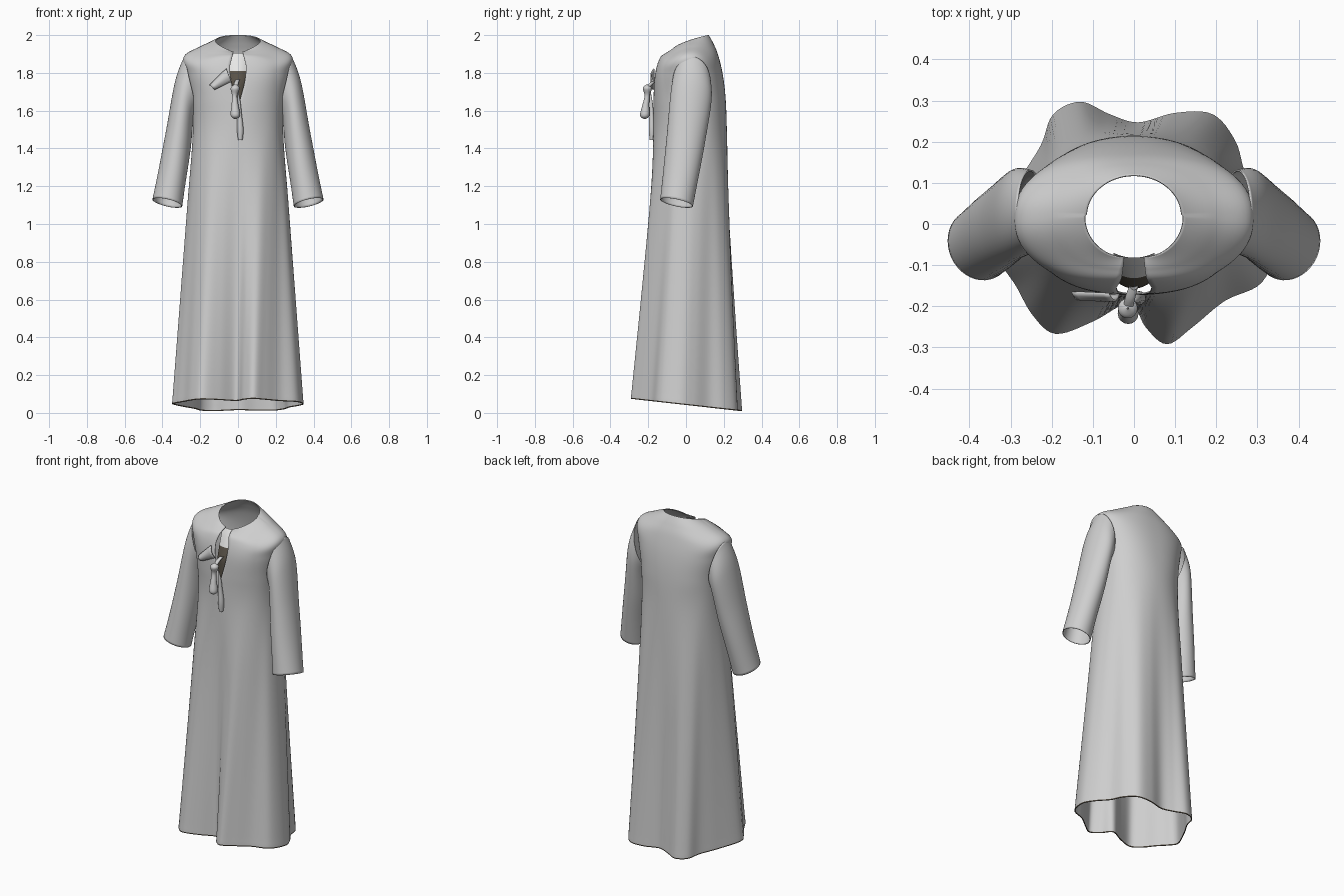
import bpy, bmesh, math
from mathutils import Vector as V

if "Cube" in bpy.data.objects:
    bpy.data.objects.remove(bpy.data.objects["Cube"])

def material(name, rgb):
    m = bpy.data.materials.new(name)
    m.diffuse_color = (*rgb, 1)
    m.use_nodes = True
    m.node_tree.nodes["Principled BSDF"].inputs["Base Color"].default_value = m.diffuse_color
    return m

CLOTH = material("pale grey cloth", (0.62, 0.62, 0.62))
DARK = material("dark brown lining", (0.10, 0.085, 0.065))
LIGHT = material("white lining", (0.88, 0.88, 0.87))

def catmull(a, b, c, d, t):
    return 0.5 * (2 * b + (c - a) * t + (2 * a - 5 * b + 4 * c - d) * t * t + (3 * b - a - 3 * c + d) * t ** 3)

def along(pts, s):
    """Open smooth interpolation of vectors, s in 0..len-1."""
    i = min(int(s), len(pts) - 2)
    g = lambda k: pts[max(0, min(len(pts) - 1, k))]
    return catmull(g(i - 1), g(i), g(i + 1), g(i + 2), s - i)

def grid_object(name, rows, mats, rule=None, thick=0.0):
    bm = bmesh.new()
    vs = [[bm.verts.new(p) for p in r] for r in rows]
    for j in range(len(vs) - 1):
        for i in range(len(vs[j]) - 1):
            f = bm.faces.new((vs[j][i], vs[j][i + 1], vs[j + 1][i + 1], vs[j + 1][i]))
            f.material_index = rule(j, i) if rule else 0
    bmesh.ops.remove_doubles(bm, verts=bm.verts, dist=0.0004)
    me = bpy.data.meshes.new(name)
    bm.to_mesh(me)
    bm.free()
    for m in mats:
        me.materials.append(m)
    ob = bpy.data.objects.new(name, me)
    bpy.context.collection.objects.link(ob)
    me.shade_smooth()
    if thick:
        s = ob.modifiers.new("thickness", 'SOLIDIFY')
        s.thickness = thick
        s.offset = 0
    return ob

# Wavy hem outline, counter-clockwise from the front fold
HEM = [(-.01, -.19), (.03, -.25), (.08, -.29), (.14, -.25), (.22, -.185), (.31, -.14),
       (.345, -.04), (.32, .04), (.27, .12), (.245, .2), (.19, .265), (.10, .268),
       (.01, .245), (-.06, .265), (-.13, .295), (-.195, .265), (-.225, .19), (-.28, .1),
       (-.345, -.03), (-.325, -.09), (-.285, -.15), (-.245, -.22), (-.19, -.265), (-.1, -.235)]

def hem(u):
    k = int(u * 24) % 24
    p = catmull(*[V(HEM[(k + d) % 24]) for d in (-1, 0, 1, 2)], u * 24 - int(u * 24))
    return V((p.x, p.y, 0.042 - 0.112 * p.y))

def ring(u, a, yf, yb, n):
    th = u * 2 * math.pi
    s, c = math.sin(th), -math.cos(th)
    pw = lambda v: math.copysign(abs(v) ** (2 / n), v)
    return V((a * pw(s), (yf + yb) / 2 + (yb - yf) / 2 * pw(c), 0))

def column(u):
    """Vertical run of key points: hem, chest, shoulder, neck."""
    th = u * 2 * math.pi
    h = hem(u)
    pts = []
    chest = ring(u, .238, -.172, .215, 2.2); chest.z = 1.47
    for t in (0, .25, .5, .75):
        pts.append(h.lerp(chest, t))
    pts.append(chest)
    for a, yf, yb, n, z in ((.245, -.17, .208, 2.3, 1.66), (.272, -.162, .193, 2.3, 1.79)):
        p = ring(u, a, yf, yb, n); p.z = z
        pts.append(p)
    p = ring(u, .285, -.138, .168, 2.3)
    p.z = 1.885 + .01 * -math.cos(th) - .02 * math.sin(2 * th) ** 2
    pts.append(p)
    q = ring(u, .115, -.08, .118, 2)
    q.z = 1.91 + .09 * ((q.y + .08) / .198) ** .55 if q.y > -.08 else 1.91
    pts.append(p.lerp(q, .5) + V((0, 0, .008)))
    pts.append(q)
    return pts

def slit(z):
    """Half width of the neck opening at height z."""
    if z < 1.60:
        return 0
    return .042 * math.sin(min(1, (z - 1.60) / .22) * math.pi / 2) ** 1.5 - max(0, z - 1.84) * .25

# Robe body: one lofted shell, open along the front neck slit
N, M = 144, 8
cols = []
for i in range(N + 1):
    u = i / N
    keys = column(u % 1.0)
    col = [keys[0], keys[0] + V((0, 0, .006))]
    for j in range(1, (len(keys) - 1) * M + 1):
        p = along(keys, j / M)
        side = 1 if u < .5 else -1
        if p.y < .02 and abs(p.x) < .2:
            p.x += side * slit(p.z) * max(0, 1 - abs(p.x) / .2)
        col.append(p)
    cols.append(col)
rows = [[c[j] for c in cols] for j in range(len(cols[0]))]
grid_object("robe_body", rows, [CLOTH, DARK], lambda j, i: 1 if j == 0 else 0, .004)

# Sleeves: tilted oval rings from armhole to cuff
SLEEVE = [  # centre, half vector outwards, half vector backwards
    (V((.252, .03, 1.745)), V((.032, 0, .14)), V((0, .10, 0))),
    (V((.284, .025, 1.655)), V((.047, 0, .10)), V((0, .108, 0))),
    (V((.315, .0, 1.45)), V((.062, .003, .055)), V((0, .101, -.005))),
    (V((.346, -.026, 1.27)), V((.069, .01, .035)), V((0, .092, -.014))),
    (V((.374, -.05, 1.112)), V((.076, .022, .014)), V((-.012, .082, -.022)))]

def sleeve(name, side):
    rws = []
    for j in range(33):
        c, o, b = (along([k[m] for k in SLEEVE], j / 8) for m in range(3))
        r = []
        for i in range(41):
            t = i / 40 * 2 * math.pi
            p = c + o * math.cos(t) + b * math.sin(t)
            r.append((p.x * side, p.y, p.z))
        rws.append(r)
    grid_object(name, rws, [CLOTH], None, .004)

sleeve("left_sleeve", 1)
sleeve("right_sleeve", -1)

# Lining panel set back behind the neck slit: white above, dark below
panel = []
for j in range(17):
    t = j / 16
    z = 1.905 - .3 * t
    y = -.082 - .075 * min(1, t * 1.9) ** .8
    panel.append([(.05 * (i / 4 - 1) * (1 - .5 * t), y + .012 * (i / 4 - 1) ** 2, z) for i in range(9)])
grid_object("neck_lining", panel, [LIGHT, DARK], lambda j, i: 0 if j < 5 else 1)

# Folded lapel on the wearer's right of the slit
A, B = [V((-.035, -.172, 1.755)), V((-.062, -.17, 1.822))], [V((-.125, -.172, 1.712)), V((-.15, -.165, 1.735))]
lapel = []
for j in range(9):
    t = j / 8
    lo, hi = A[0].lerp(B[0], t), A[1].lerp(B[1], t)
    lapel.append([lo.lerp(hi, k / 6) + V((0, -.015 * math.sin(k / 6 * math.pi), 0)) for k in range(7)])
grid_object("folded_lapel", lapel, [CLOTH], None, .006)

# Hanging cords: tapered tubes with a knot on top and a bulb at the end
def cord(name, pts, radii):
    rws = []
    n = (len(pts) - 1) * 5
    for j in range(n + 1):
        c = along([V(p) for p in pts], j / 5)
        r = max(.001, along([V((q, 0, 0)) for q in radii], j / 5).x)
        rws.append([(c.x + r * math.cos(i * math.pi / 8), c.y + r * math.sin(i * math.pi / 8), c.z) for i in range(17)])
    grid_object(name, rws, [CLOTH])

cord("front_tassel", [(-.015, -.205, 1.74), (-.015, -.205, 1.72), (-.018, -.205, 1.68), (-.016, -.213, 1.63),
                      (-.014, -.218, 1.575), (-.014, -.218, 1.555)], [.002, .024, .014, .018, .025, .004])
cord("lower_cord", [(0, -.19, 1.70), (.005, -.185, 1.64), (.008, -.182, 1.58), (.012, -.18, 1.5), (.012, -.18, 1.445)],
     [.003, .009, .012, .017, .012])
cord("tassel_loop", [(.0, -.15, 1.765), (-.008, -.175, 1.75), (-.014, -.2, 1.725)], [.01, .012, .012])
